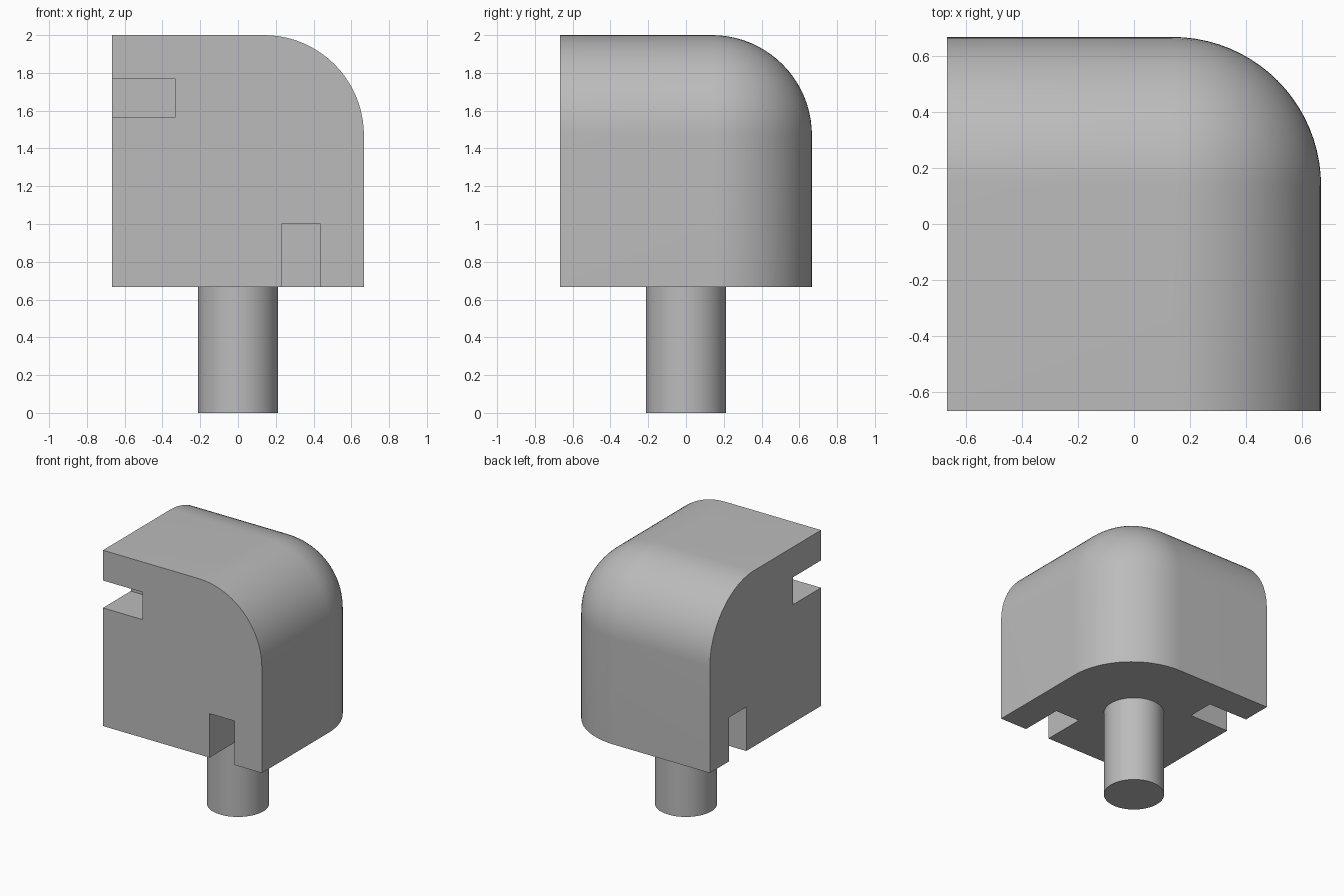
import bpy
import bmesh
from mathutils import Matrix, Vector

HALF = 2 / 3        # half the side of the cube
RADIUS = 0.53       # rounding of the three outer edges
SLOT = 0.208        # width of every slot
DEPTH = 1 / 3       # depth of every slot
PEG_RADIUS = 0.213

cube = bpy.data.objects.get("Cube")
if cube:
    bpy.data.objects.remove(cube, do_unlink=True)

grey = bpy.data.materials.new("plain grey")
grey.use_nodes = True
colour = (0.5, 0.5, 0.5, 1)
grey.diffuse_color = colour
grey.node_tree.nodes["Principled BSDF"].inputs["Base Color"].default_value = colour


def add_object(name, bm):
    mesh = bpy.data.meshes.new(name)
    bm.to_mesh(mesh)
    bm.free()
    mesh.materials.append(grey)
    obj = bpy.data.objects.new(name, mesh)
    bpy.context.collection.objects.link(obj)
    return obj


def add_box(name, low, high):
    low, high = Vector(low), Vector(high)
    bm = bmesh.new()
    place = Matrix.Translation((low + high) / 2) @ Matrix.Diagonal((*(high - low), 1))
    bmesh.ops.create_cube(bm, size=1, matrix=place)
    return add_object(name, bm)


def smooth(obj):
    bpy.ops.object.select_all(action="DESELECT")
    obj.select_set(True)
    bpy.context.view_layer.objects.active = obj
    bpy.ops.object.shade_smooth_by_angle(angle=0.5)


# Cube body with the three edges of one top corner rounded
bm = bmesh.new()
bmesh.ops.create_cube(bm, size=2 * HALF, matrix=Matrix.Translation((0, 0, 2 * HALF)))
corner = max(bm.verts, key=lambda v: sum(v.co))
bmesh.ops.bevel(bm, geom=list(corner.link_edges), offset=RADIUS, segments=20,
                profile=0.5, affect="EDGES", clamp_overlap=False)
body = add_object("body", bm)

# Slot cutters: one across the upright corner edge, two up from the underside
OUT = HALF + 0.1
mid, side = 3 * HALF - DEPTH, SLOT / 2
inner = -HALF + DEPTH
cutters = [
    add_box("corner_slot_cutter", (-OUT, -OUT, mid - side), (inner, inner, mid + side)),
    add_box("front_slot_cutter", (DEPTH - side, -OUT, HALF - 0.1),
            (DEPTH + side, inner, HALF + DEPTH)),
    add_box("side_slot_cutter", (-OUT, DEPTH - side, HALF - 0.1),
            (inner, DEPTH + side, HALF + DEPTH)),
]
for cutter in cutters:
    cut = body.modifiers.new(cutter.name, "BOOLEAN")
    cut.operation = "DIFFERENCE"
    cut.solver = "EXACT"
    cut.object = cutter

# Bake the cuts, then drop the cutters
bpy.context.view_layer.update()
graph = bpy.context.evaluated_depsgraph_get()
body_mesh = bpy.data.meshes.new_from_object(body.evaluated_get(graph))
body.modifiers.clear()
body.data = body_mesh
for cutter in cutters:
    bpy.data.objects.remove(cutter, do_unlink=True)
smooth(body)

# Round peg under the body
bm = bmesh.new()
bmesh.ops.create_cone(bm, cap_ends=True, segments=64, radius1=PEG_RADIUS,
                      radius2=PEG_RADIUS, depth=HALF,
                      matrix=Matrix.Translation((0, 0, HALF / 2)))
smooth(add_object("peg", bm))
